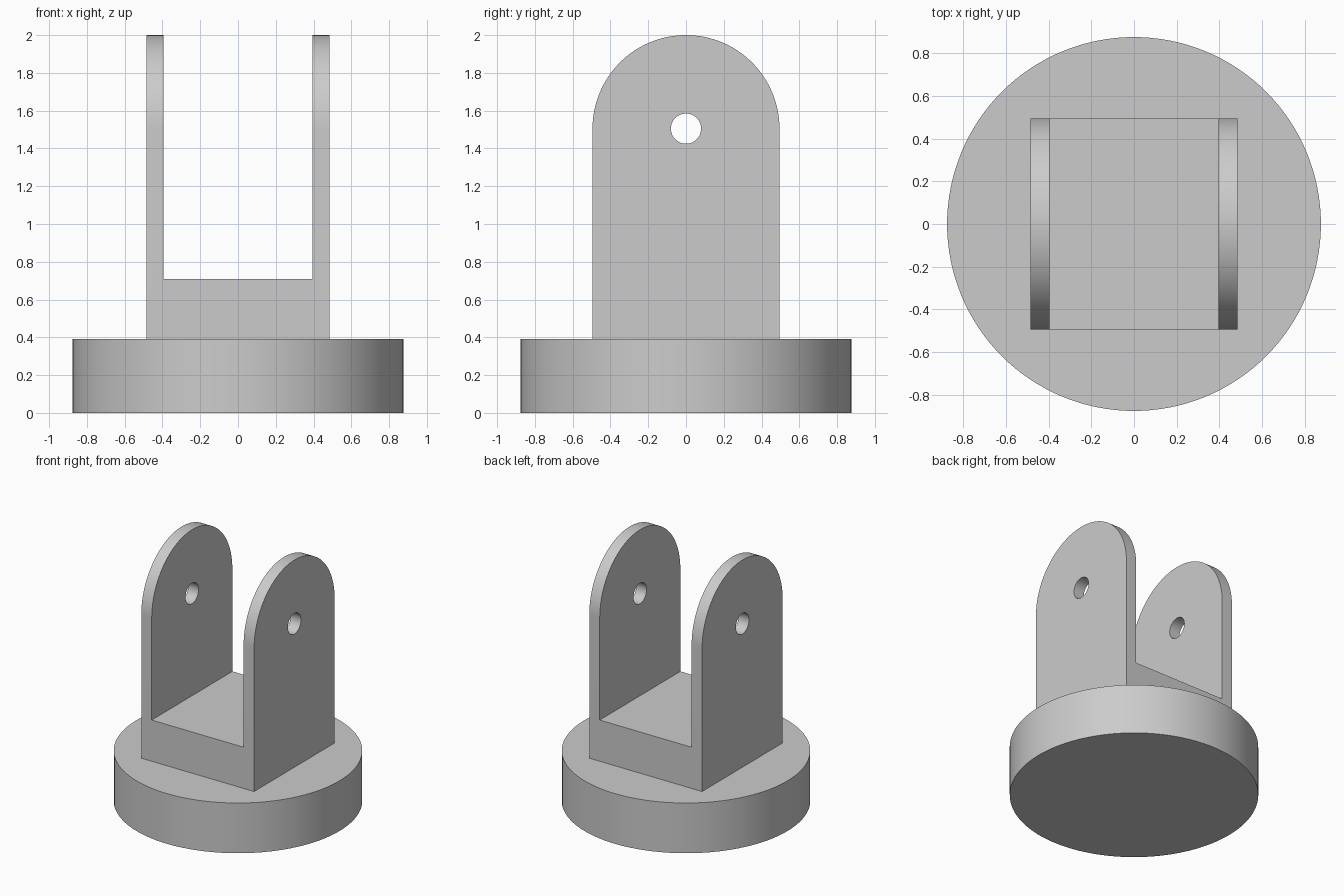
import bpy
import bmesh
from math import cos, sin, pi, radians
from mathutils import Matrix

default_cube = bpy.data.objects.get("Cube")
if default_cube:
    bpy.data.objects.remove(default_cube, do_unlink=True)

BASE_R, BASE_H = 0.875, 0.39
HALF_X, HALF_Y = 0.485, 0.495
SLOT_HALF, SLOT_Z = 0.395, 0.71
PIVOT_Z, HOLE_R = 1.505, 0.08

grey = bpy.data.materials.new("plain grey")
grey.use_nodes = True
colour = (0.6, 0.6, 0.6, 1)
grey.diffuse_color = colour
grey.node_tree.nodes["Principled BSDF"].inputs["Base Color"].default_value = colour


def add_object(name, bm):
    bmesh.ops.recalc_face_normals(bm, faces=bm.faces)
    mesh = bpy.data.meshes.new(name)
    bm.to_mesh(mesh)
    bm.free()
    mesh.materials.append(grey)
    obj = bpy.data.objects.new(name, mesh)
    bpy.context.collection.objects.link(obj)
    return obj


def cylinder(name, radius, depth, sides, matrix):
    bm = bmesh.new()
    bmesh.ops.create_cone(bm, cap_ends=True, segments=sides, radius1=radius,
                          radius2=radius, depth=depth, matrix=matrix)
    return add_object(name, bm)


def box(name, size, centre):
    bm = bmesh.new()
    bmesh.ops.create_cube(bm, size=1, matrix=Matrix.Translation(centre) @ Matrix.Diagonal((*size, 1)))
    return add_object(name, bm)


def activate(obj):
    bpy.ops.object.select_all(action="DESELECT")
    obj.select_set(True)
    bpy.context.view_layer.objects.active = obj


def cut(obj, cutter):
    cutter.hide_render = True
    mod = obj.modifiers.new("cut", "BOOLEAN")
    mod.operation = "DIFFERENCE"
    mod.solver = "EXACT"
    mod.object = cutter
    activate(obj)
    bpy.ops.object.modifier_apply(modifier=mod.name)
    bpy.data.objects.remove(cutter, do_unlink=True)


# Round base
base = cylinder("round_base", BASE_R, BASE_H, 128, Matrix.Translation((0, 0, BASE_H / 2)))

# Clevis bracket: arched side profile extruded across x
steps = 64
profile = [(-HALF_Y, BASE_H), (HALF_Y, BASE_H)]
profile += [(HALF_Y * cos(pi * i / steps), PIVOT_Z + HALF_Y * sin(pi * i / steps))
            for i in range(steps + 1)]
bm = bmesh.new()
face = bm.faces.new([bm.verts.new((-HALF_X, y, z)) for y, z in profile])
extruded = bmesh.ops.extrude_face_region(bm, geom=[face])["geom"]
bmesh.ops.translate(bm, vec=(2 * HALF_X, 0, 0),
                    verts=[v for v in extruded if isinstance(v, bmesh.types.BMVert)])
bracket = add_object("clevis_bracket", bm)

# Open slot between the ears, then the pin hole through both
cut(bracket, box("slot_cutter", (2 * SLOT_HALF, 2, 2), (0, 0, SLOT_Z + 1)))
cut(bracket, cylinder("pin_cutter", HOLE_R, 2, 48,
                      Matrix.Translation((0, 0, PIVOT_Z)) @ Matrix.Rotation(pi / 2, 4, "Y")))

for part in (base, bracket):
    activate(part)
    bpy.ops.object.shade_smooth_by_angle(angle=radians(30))
